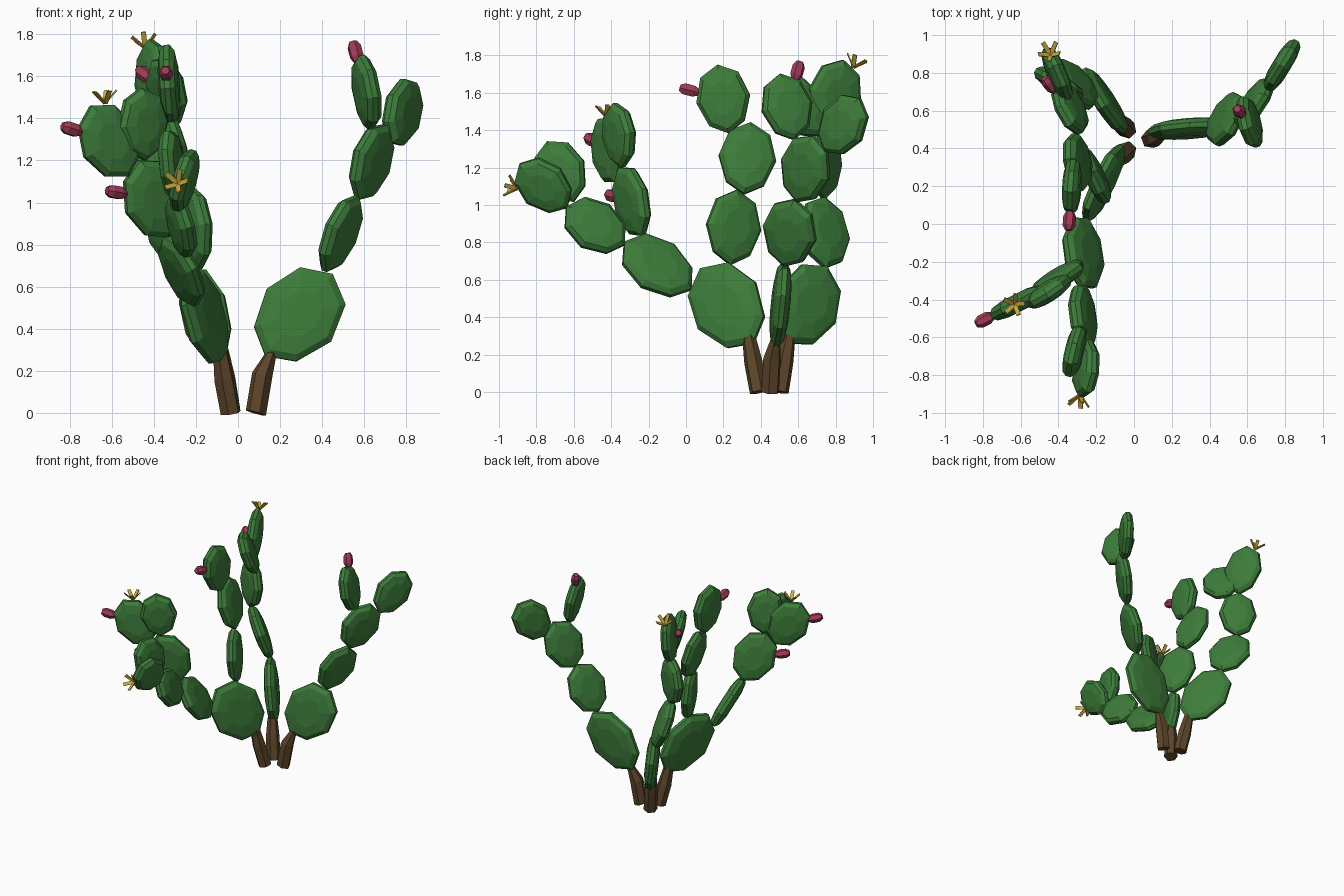
import bpy, bmesh, math
from mathutils import Vector, Matrix

if "Cube" in bpy.data.objects:
    bpy.data.objects.remove(bpy.data.objects["Cube"])


def material(name, rgb):
    m = bpy.data.materials.new(name)
    m.diffuse_color = (*rgb, 1)
    m.use_nodes = True
    m.node_tree.nodes["Principled BSDF"].inputs["Base Color"].default_value = m.diffuse_color
    return m


GREEN = material("pad_green", (0.047, 0.205, 0.043))
BROWN = material("bark_brown", (0.11, 0.06, 0.023))
RED = material("fruit_red", (0.36, 0.045, 0.095))
YELLOW = material("flower_yellow", (0.62, 0.42, 0.05))


def finish(bm, name, mat):
    bmesh.ops.recalc_face_normals(bm, faces=bm.faces)
    me = bpy.data.meshes.new(name)
    bm.to_mesh(me)
    bm.free()
    me.materials.append(mat)
    bpy.context.collection.objects.link(bpy.data.objects.new(name, me))


def loft(bm, rings):
    """Skin a list of closed rings of points and cap both ends."""
    vs = [[bm.verts.new(p) for p in r] for r in rings]
    n = len(vs[0])
    for a, b in zip(vs, vs[1:]):
        for i in range(n):
            bm.faces.new((a[i], a[(i + 1) % n], b[(i + 1) % n], b[i]))
    bm.faces.new(vs[0][::-1])
    bm.faces.new(vs[-1])


def tube(name, mat, path, radii, sides=6):
    """Faceted tube through path points."""
    path = [Vector(p) for p in path]
    bm = bmesh.new()
    q = (path[-1] - path[0]).to_track_quat('Z', 'Y')
    loft(bm, [[p + q @ Vector((r * math.cos(math.tau * i / sides),
                               r * math.sin(math.tau * i / sides), 0))
               for i in range(sides)] for p, r in zip(path, radii)])
    finish(bm, name, mat)


class Pad:
    """Flat eight-sided pad from base to tip, facing a compass angle."""

    def __init__(self, name, base, tip, azimuth, tilt=0.0, half_t=0.047):
        base, tip = Vector(base), Vector(tip)
        a = math.radians(azimuth)
        n = Vector((math.cos(a), math.sin(a), tilt))
        self.c = (base + tip) / 2
        d = (tip - base).normalized()
        n = (n - d * n.dot(d)).normalized()
        self.long = d * (tip - base).length * 0.5
        self.wide = d.cross(n) * (tip - base).length * 0.39
        bm = bmesh.new()
        loft(bm, [[self.rim(45 * i, s) + n * h * half_t for i in range(8)]
                  for s, h in ((0.5, -1), (0.86, -0.75), (1, -0.28),
                               (1, 0.28), (0.86, 0.75), (0.5, 1))])
        finish(bm, name, GREEN)

    def rim(self, degrees, scale=1.0):
        a = math.radians(degrees)
        egg = 0.93 if math.cos(a) < -0.1 else 1.0   # slimmer lower half
        return self.c + (self.long * math.cos(a) + self.wide * math.sin(a) * egg) * scale


# woody stems, each ending where a branch starts
STEMS = {
    "stem_right": ((0.085, 0.45, 0), (0.115, 0.46, 0.18), (0.165, 0.48, 0.30)),
    "stem_front": ((-0.035, 0.39, 0), (-0.065, 0.36, 0.16), (-0.085, 0.335, 0.30)),
    "stem_back": ((-0.035, 0.50, 0), (-0.06, 0.525, 0.16), (-0.08, 0.55, 0.30)),
}
for name, path in STEMS.items():
    tube(name, BROWN, path, (0.05, 0.05, 0.022 if name == "stem_right" else 0.036))

# first pad of each branch: base, tip, facing angle, tilt
pads = {
    "right_1": Pad("right_1", (0.13, 0.48, 0.27), (0.45, 0.53, 0.66), -84, 0.15),
    "front_1": Pad("front_1", (-0.07, 0.36, 0.26), (-0.25, 0.08, 0.66), -24, 0.15),
    "back_1": Pad("back_1", (-0.07, 0.55, 0.26), (-0.24, 0.75, 0.67), 31, 0.1),
}


def grow(name, parent, spot, tip, azimuth, tilt=0.0):
    """Add a pad sprouting from the parent's rim at angle spot."""
    pads[name] = Pad(name, pads[parent].rim(spot, 0.96), tip, azimuth, tilt)


grow("right_2", "right_1", -12, (0.565, 0.58, 1.03), -19)
grow("right_3", "right_2", 8, (0.70, 0.68, 1.37), -28)
grow("right_4", "right_3", -46, (0.59, 0.50, 1.70), 18)
grow("right_5", "right_3", 42, (0.84, 0.93, 1.57), -30)

grow("front_2", "front_1", -35, (-0.28, -0.33, 0.80), 8, 0.75)
grow("front_3", "front_2", -5, (-0.27, -0.64, 0.99), -7, 0.55)
grow("front_4", "front_3", 0, (-0.24, -0.89, 1.22), -14, -0.25)
grow("front_5", "front_3", 20, (-0.34, -0.74, 1.34), -11)

grow("left_1", "front_2", 40, (-0.47, -0.35, 1.20), -63)
grow("left_2", "left_1", -35, (-0.70, -0.46, 1.46), -63)
grow("left_3", "left_1", 10, (-0.46, -0.38, 1.545), -58)

grow("middle_1", "front_1", 48, (-0.23, 0.27, 1.08), 24)
grow("middle_2", "middle_1", 18, (-0.35, 0.345, 1.44), 7)
grow("middle_3", "middle_2", -49, (-0.34, 0.17, 1.75), -3)

grow("back_2", "back_1", 0, (-0.40, 0.735, 1.04), 35)
grow("back_3", "back_2", 0, (-0.40, 0.75, 1.40), 60)
grow("back_4", "back_3", 0, (-0.415, 0.84, 1.775), 24)
grow("back_5", "back_3", -31, (-0.34, 0.52, 1.68), 40)

# fruits on the rims
for parent, spot in (("right_4", 36), ("left_1", -62), ("left_2", -51),
                     ("middle_3", -71), ("back_5", 88)):
    p = pads[parent].rim(spot)
    d = (p - pads[parent].c).normalized()
    tube("fruit_on_" + parent, RED, [p + d * t for t in (-0.02, 0.015, 0.065, 0.09)],
         (0.018, 0.034, 0.034, 0.02))

# flowers on the rims, five thin petals each
for parent, spot in (("back_4", 27), ("left_2", 29), ("front_4", -58)):
    p = pads[parent].rim(spot, 0.97)
    d = (p - pads[parent].c).normalized() + Vector((0, 0, 0.4))
    frame = Matrix.Translation(p) @ d.to_track_quat('Z', 'Y').to_matrix().to_4x4()
    bm = bmesh.new()
    for k in range(5):
        m = (frame @ Matrix.Rotation(k * math.tau / 5, 4, 'Z')
             @ Matrix.Rotation(math.radians(-45), 4, 'Y')
             @ Matrix.Translation((0.042, 0, 0)) @ Matrix.Diagonal((0.084, 0.024, 0.006, 1)))
        bmesh.ops.create_cube(bm, size=1, matrix=m)
    finish(bm, "flower_on_" + parent, YELLOW)
